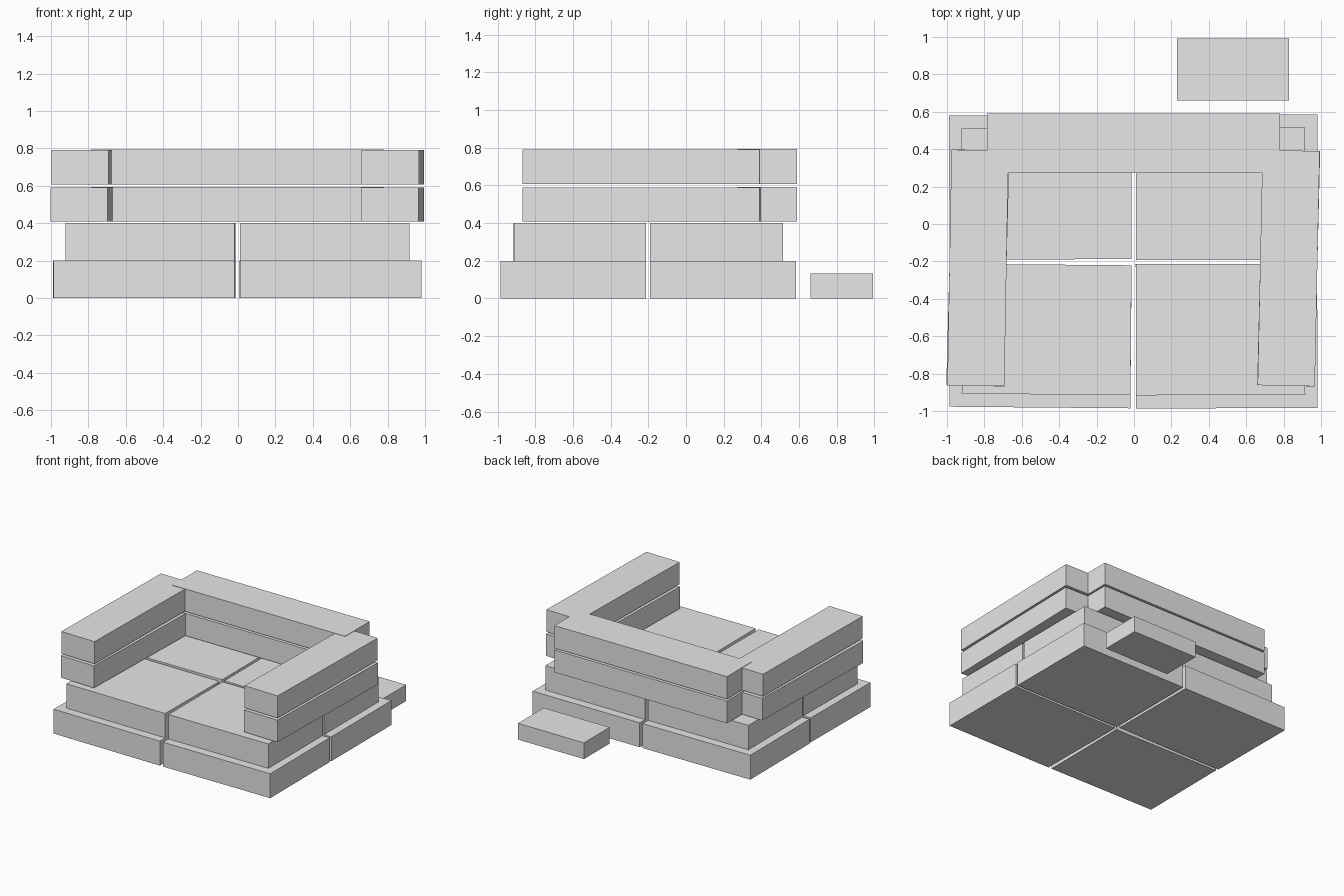
import bpy, math

if "Cube" in bpy.data.objects:
    bpy.data.objects.remove(bpy.data.objects["Cube"])

stone = bpy.data.materials.new("plain_grey")
stone.diffuse_color = (0.8, 0.8, 0.8, 1)
stone.use_nodes = True
stone.node_tree.nodes["Principled BSDF"].inputs["Base Color"].default_value = stone.diffuse_color


def block(name, x0, x1, y0, y1, z0, z1, turn=0.0):
    """Box between the given limits, turned about its own centre (degrees)."""
    bpy.ops.mesh.primitive_cube_add(
        size=1, location=((x0 + x1) / 2, (y0 + y1) / 2, (z0 + z1) / 2))
    ob = bpy.context.object
    ob.name = name
    ob.scale = (x1 - x0, y1 - y0, z1 - z0)
    ob.rotation_euler.z = math.radians(turn)
    bpy.ops.object.transform_apply(location=False, rotation=True, scale=True)
    ob.data.materials.append(stone)
    return ob


# Two stepped layers of four slabs each: outer limits, heights
layers = (("lower", -0.988, 0.98, -0.985, 0.585, 0.0, 0.2),
          ("upper", -0.922, 0.915, -0.915, 0.515, 0.2, 0.4))
for name, xl, xr, yf, yb, z0, z1 in layers:
    block(name + "_slab_front_left", xl + 0.004, -0.016, yf + 0.004, -0.217, z0, z1, -0.5)
    block(name + "_slab_front_right", 0.01, xr, yf, -0.213, z0, z1, 0.1)
    block(name + "_slab_back_left", xl, -0.014, -0.189, yb - 0.003, z0, z1, 0.2)
    block(name + "_slab_back_right", 0.01, xr, -0.192, yb, z0, z1)

# Two courses of beams: back beam with slightly skewed side beams
for name, z0, z1, lt, rt in (("lower", 0.41, 0.59, -1.5, -1.4),
                             ("upper", 0.608, 0.79, -1.0, -1.2)):
    block(name + "_back_beam", -0.785, 0.78, 0.273, 0.59, z0, z1 + 0.003)
    block(name + "_left_beam", -0.987, -0.682, -0.865, 0.395, z0, z1, lt)
    block(name + "_right_beam", 0.674, 0.98, -0.865, 0.393, z0, z1, rt)

# Loose step behind the stack
block("back_step", 0.23, 0.828, 0.66, 0.993, 0.0, 0.133)
